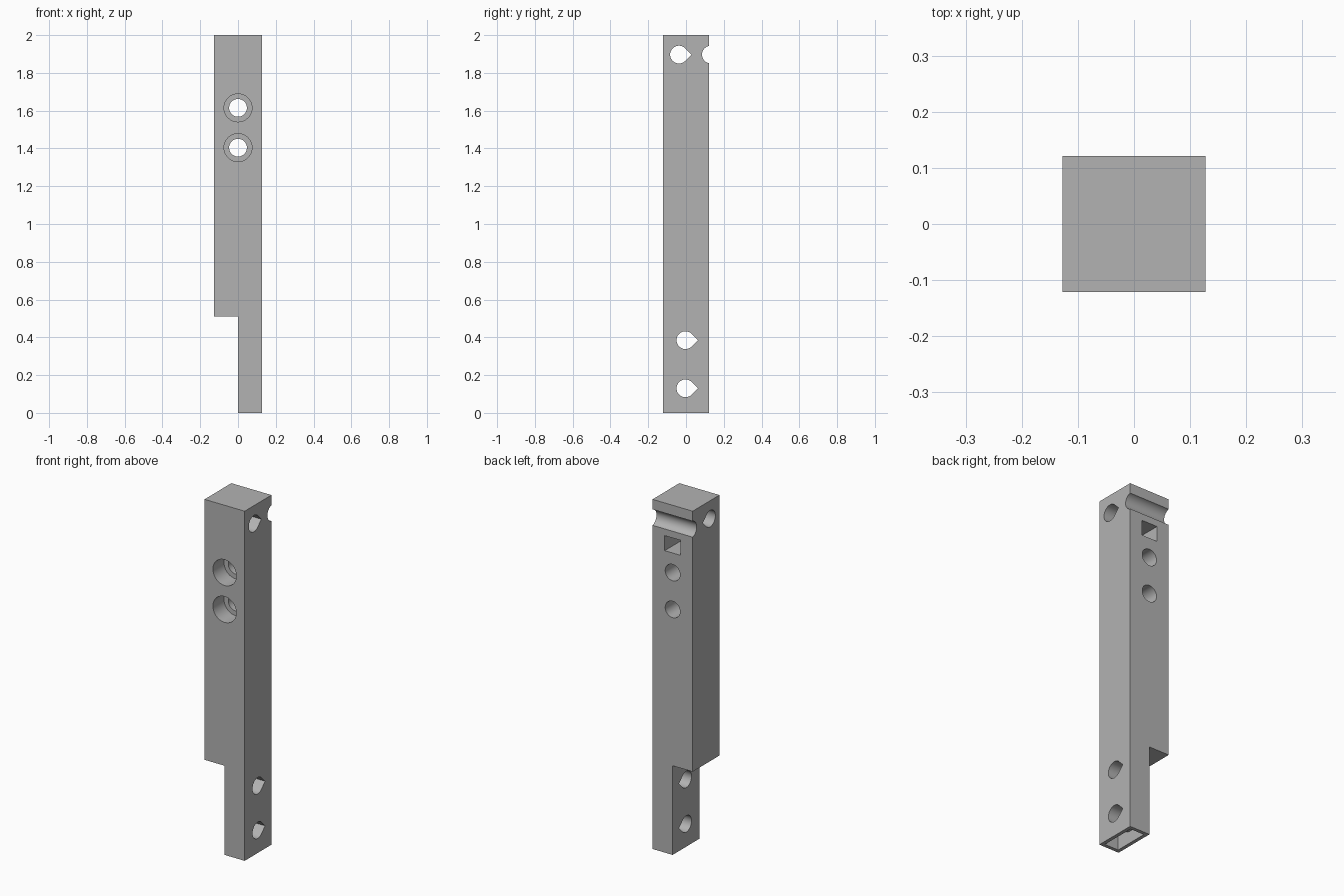
import bpy, bmesh, math

cube = bpy.data.objects.get("Cube")
if cube:
    bpy.data.objects.remove(cube, do_unlink=True)

HX, HY, TOP = 0.127, 0.121, 2.0
LAP = 0.51            # height of the half-lap shoulder
R = 0.047             # bolt hole radius

grey = bpy.data.materials.new("plain_grey")
grey.use_nodes = True
colour = (0.45, 0.45, 0.45, 1)
grey.diffuse_color = colour
grey.node_tree.nodes["Principled BSDF"].inputs["Base Color"].default_value = colour


def prism(name, outline, axis, start, end):
    """Extrude a 2D outline along the x, y or z axis."""
    place = {"x": lambda u, v, w: (w, u, v),
             "y": lambda u, v, w: (u, w, v),
             "z": lambda u, v, w: (u, v, w)}[axis]
    bm = bmesh.new()
    low = [bm.verts.new(place(u, v, start)) for u, v in outline]
    high = [bm.verts.new(place(u, v, end)) for u, v in outline]
    bm.faces.new(low)
    bm.faces.new(high)
    n = len(outline)
    for i in range(n):
        j = (i + 1) % n
        bm.faces.new((low[i], low[j], high[j], high[i]))
    bmesh.ops.recalc_face_normals(bm, faces=bm.faces)
    mesh = bpy.data.meshes.new(name)
    bm.to_mesh(mesh)
    bm.free()
    mesh.materials.append(grey)
    obj = bpy.data.objects.new(name, mesh)
    bpy.context.collection.objects.link(obj)
    return obj


def rect(u0, u1, v0, v1):
    return [(u0, v0), (u1, v0), (u1, v1), (u0, v1)]


def circle(u, v, r, n=64):
    return [(u + r * math.cos(math.tau * i / n), v + r * math.sin(math.tau * i / n))
            for i in range(n)]


def teardrop(u, v, r, n=48):
    """Round hole with a right-angled point towards +u."""
    arc = [math.radians(45 + 270 * i / n) for i in range(n + 1)]
    return [(u + r * math.cos(a), v + r * math.sin(a)) for a in arc] + [(u + r * math.sqrt(2), v)]


def cut(target, cutter):
    """Subtract the cutter, then discard it."""
    mod = target.modifiers.new("cut", "BOOLEAN")
    mod.operation, mod.solver, mod.object = "DIFFERENCE", "EXACT", cutter
    bpy.context.view_layer.objects.active = target
    bpy.ops.object.modifier_apply(modifier=mod.name)
    bpy.data.objects.remove(cutter, do_unlink=True)


# Post with a half-lap at the foot
post = prism("post", [(0, 0), (HX, 0), (HX, TOP), (-HX, TOP), (-HX, LAP), (0, LAP)],
             "y", -HY, HY)

# Hollow foot, leaving sleeves around the two cross holes
foot_holes = (0.13, 0.385)
wall = 0.02
pocket = prism("foot_pocket", rect(wall, HX - wall, wall - HY, HY - wall), "z", -0.1, LAP - 0.02)
for z in foot_holes:
    cut(pocket, prism("sleeve", teardrop(-0.003, z, R + 0.015), "x", -0.1, 0.3))
cut(post, pocket)

# Teardrop cross holes at the foot and the top
for y, z in [(-0.003, h) for h in foot_holes] + [(-0.037, 1.897)]:
    cut(post, prism("cross_hole", teardrop(y, z, R), "x", -0.3, 0.3))

# Round groove across the back
cut(post, prism("back_groove", circle(0.132, 1.897, R), "x", -0.3, 0.3))

# Counterbored bolt holes, front to back
for z in (1.615, 1.404):
    cut(post, prism("counterbore", circle(0, z, 0.074), "y", -0.3, 0.1 - HY))
    cut(post, prism("bolt_hole", circle(0, z, R), "y", -0.3, 0.3))

# Square socket in the back
cut(post, prism("square_socket", rect(-0.05, 0.05, 1.727, 1.813), "y", -0.08, 0.3))

# Smooth hole walls, crisp edges
bpy.ops.object.select_all(action="DESELECT")
post.select_set(True)
bpy.context.view_layer.objects.active = post
bpy.ops.object.shade_smooth_by_angle(angle=math.radians(30))
